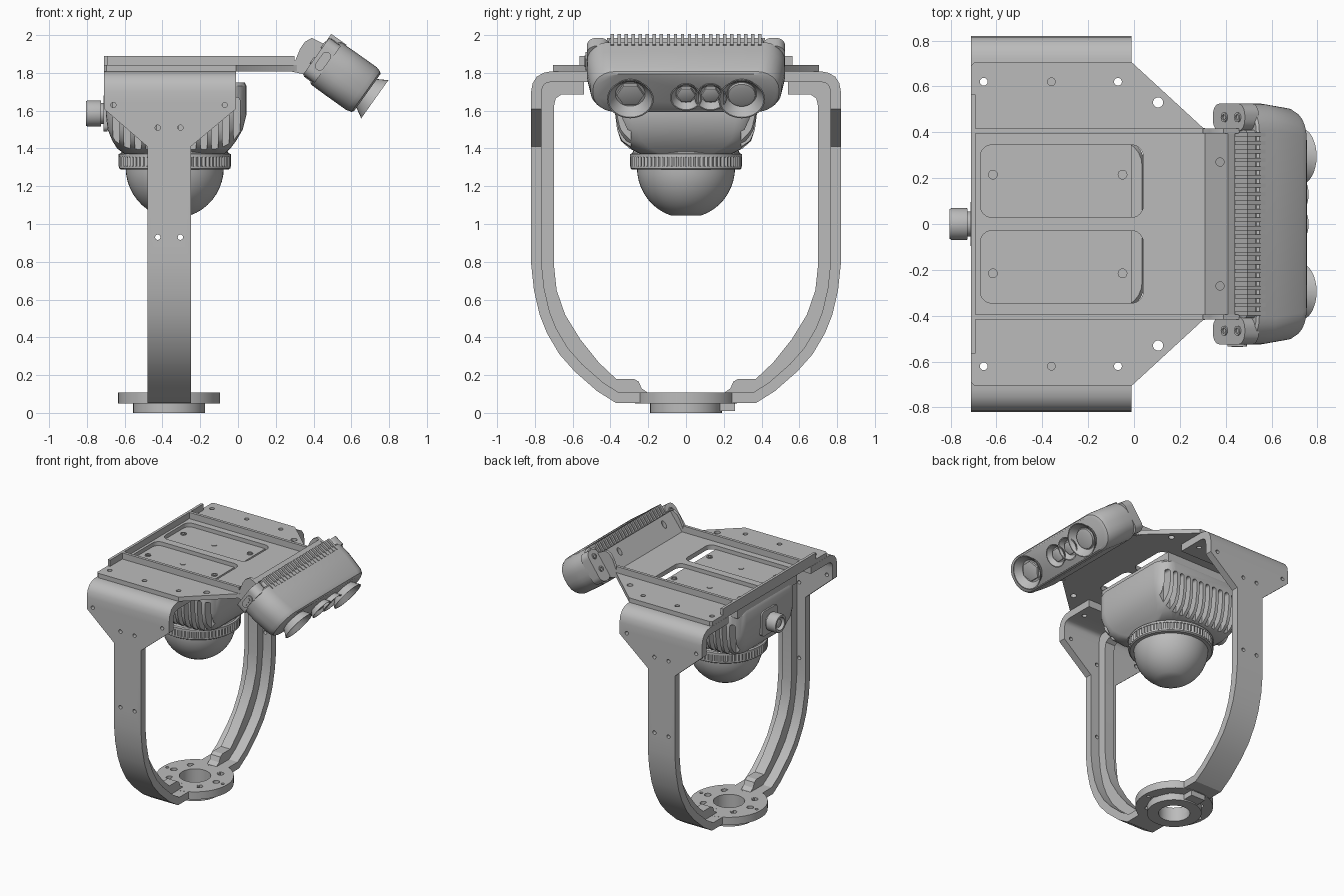
import bpy, bmesh
from math import sin, cos, pi, radians
from mathutils import Matrix

if "Cube" in bpy.data.objects:
    bpy.data.objects.remove(bpy.data.objects["Cube"])

grey = bpy.data.materials.new("satin grey")
grey.use_nodes = True
grey.diffuse_color = (0.5, 0.5, 0.5, 1)
grey.node_tree.nodes["Principled BSDF"].inputs["Base Color"].default_value = (0.5, 0.5, 0.5, 1)
parts = []


def finish(name, bm, keep=True):
    mesh = bpy.data.meshes.new(name)
    bm.to_mesh(mesh)
    bm.free()
    mesh.materials.append(grey)
    ob = bpy.data.objects.new(name, mesh)
    bpy.context.scene.collection.objects.link(ob)
    if keep:
        parts.append(ob)
    return ob


def loft(name, rings, matrix=None, keep=True):
    """Skin a list of equal-length point rings and cap both ends."""
    bm = bmesh.new()
    vs = [[bm.verts.new(p) for p in ring] for ring in rings]
    n = len(vs[0])
    for a, b in zip(vs, vs[1:]):
        for i in range(n):
            bm.faces.new((a[i], a[(i + 1) % n], b[(i + 1) % n], b[i]))
    bm.faces.new(vs[0])
    bm.faces.new(vs[-1])
    bmesh.ops.recalc_face_normals(bm, faces=bm.faces)
    if matrix:
        bm.transform(matrix)
    return finish(name, bm, keep)


def prism(name, outline, lo, hi, axis="z", matrix=None, keep=True):
    place = {"x": lambda a, b, t: (t, a, b), "y": lambda a, b, t: (a, t, b),
             "z": lambda a, b, t: (a, b, t)}[axis]
    return loft(name, [[place(a, b, t) for a, b in outline] for t in (lo, hi)], matrix, keep)


def circle(cx, cy, r, n=32):
    return [(cx + r * cos(2 * pi * i / n), cy + r * sin(2 * pi * i / n)) for i in range(n)]


def rounded(cx, cy, w, h, r, n=6):
    out = []
    for k, (sx, sy) in enumerate(((1, 1), (-1, 1), (-1, -1), (1, -1))):
        for i in range(n + 1):
            t = pi / 2 * (k + i / n)
            out.append((cx + sx * (w / 2 - r) + r * cos(t), cy + sy * (h / 2 - r) + r * sin(t)))
    return out


def rect(x0, x1, y0, y1):
    return [(x0, y0), (x1, y0), (x1, y1), (x0, y1)]


def lathe(name, profile, matrix=None, n=48):
    return loft(name, [[(x, y, z) for x, y in circle(0, 0, r, n)] for r, z in profile], matrix)


def apply(ob, kind, **settings):
    mod = ob.modifiers.new(kind.title(), kind)
    for key, value in settings.items():
        setattr(mod, key, value)
    bpy.context.view_layer.objects.active = ob
    bpy.ops.object.modifier_apply(modifier=mod.name)


def cut(ob, cutters):
    bpy.ops.object.select_all(action="DESELECT")
    for c in cutters:
        c.select_set(True)
    bpy.context.view_layer.objects.active = cutters[0]
    if len(cutters) > 1:
        bpy.ops.object.join()
    apply(ob, "BOOLEAN", operation="DIFFERENCE", solver="EXACT", object=cutters[0])
    bpy.data.objects.remove(cutters[0])


def hole(x, b, r, lo, hi, axis="z"):
    return prism("cutter", circle(x, b, r, 20), lo, hi, axis, keep=False)


CX = -0.365  # yoke centre line

# Yoke: a bent strip that widens below the top bend
path = [(0, .052), (.37, .052), (.47, .115), (.59, .22), (.67, .31), (.735, .42), (.775, .52),
        (.805, .65), (.82, .79), (.82, 1.41), (.82, 1.61), (.82, 1.70), (.812, 1.745),
        (.79, 1.78), (.755, 1.8), (.72, 1.807), (.5, 1.807)]
bm = bmesh.new()
rows = []
for y, z in path:
    t = min(max((z - 1.41) / .2, 0), 1)
    rows.append([bm.verts.new((x, y, z)) for x in (-.48 - .23 * t, -.25 + .24 * t)])
for (a, b), (c, d) in zip(rows, rows[1:]):
    bm.faces.new((a, b, d, c))
yoke = finish("yoke", bm)
apply(yoke, "MIRROR", use_axis=(False, True, False))
apply(yoke, "SOLIDIFY", thickness=.055, offset=1, use_even_offset=True)
spots = [(CX + s * .06, z) for s in (-1, 1) for z in (.93, 1.51)] + [(-.66, 1.63), (-.07, 1.63)]
cut(yoke, [hole(x, z, .014, -1, 1, "y") for x, z in spots]
    + [hole(x, s * .62, .017, 1.7, 1.9) for x in (-.655, -.07) for s in (-1, 1)]
    + [hole(CX, 0, .11, -.1, .3)])

# Stiffening rib along the inside of each arm
rib_line = [(.2, .07), (.2, .105), (.235, .13), (.25, .165), (.275, .18), (.37, .18), (.46, .265),
            (.56, .39), (.64, .52), (.685, .65), (.70, .79), (.70, 1.62), (.69, 1.665),
            (.66, 1.685), (.54, 1.685), (.54, 1.78), (.70, 1.78), (.77, 1.75), (.79, 1.70),
            (.79, .79), (.775, .65), (.745, .52), (.65, .34), (.56, .24), (.45, .13), (.36, .07)]
rib = prism("inner_rib", rib_line, CX - .04, CX + .04, "x")
apply(rib, "MIRROR", use_axis=(False, True, False))

# Base flange and mounting ring
flange = prism("base_flange", circle(CX, 0, .27, 48), .05, .108)
cut(flange, [hole(CX, 0, .11, -.1, .3)]
    + [hole(x, y, .024, -.1, .3) for x, y in circle(CX, 0, .18, 8)]
    + [hole(x, y, .012, -.1, .3) for x, y in circle(CX, 0, .235, 4)])
ring = prism("base_ring", circle(CX, 0, .19, 48), 0, .055)
cut(ring, [hole(CX, 0, .11, -.1, .3)])
prism("base_tab", rect(CX - .06, CX + .06, .17, .26), .01, .055)

# Top plate with two windows
edge = [(-.71, -.69), (-.695, -.705), (-.01, -.705), (.3, -.42), (.34, -.41)]
plate = prism("top_plate", edge + [(x, -y) for x, y in reversed(edge)], 1.808, 1.842)
cut(plate, [prism("cutter", rounded(-.315, s * .187, .71, .315, .05), 1.7, 1.9, keep=False)
            for s in (-1, 1)]
    + [hole(x, s * y, r, 1.7, 1.9) for s in (-1, 1)
       for x, y, r in ((-.655, .62, .017), (-.36, .62, .017), (-.07, .62, .017), (.105, .53, .022))])
prism("rear_lip", rect(-.71, -.69, -.565, .565), 1.84, 1.89)

# Bent bracket that carries the lamp
tilt = prism("bracket_tilt", [(.31, 1.81), (.335, 1.81), (.44, 1.955), (.41, 1.975), (.31, 1.842)],
             -.41, .41, "y")
cut(tilt, [hole(.375, s * .27, .018, 1.7, 2.1) for s in (-1, 1)])
ear = [(.27, 1.81), (.28, 1.85), (.305, 1.87), (.33, 1.93), (.355, 1.965), (.39, 1.985),
       (.46, 1.95), (.36, 1.79)]
for s, side in ((-1, "right"), (1, "left")):
    y0, y1 = sorted((s * .395, s * .417))
    prism(side + "_plate_lip", rect(-.69, .3, y0, y1), 1.84, 1.89)
    prism(side + "_bracket_ear", ear, y0, y1, "y")

# Camera housing with cooling slots in both sides
levels = [(1.37, -.6, -.07, .24), (1.4, -.64, -.04, .30), (1.44, -.665, -.01, .345),
          (1.5, -.69, .025, .365), (1.58, -.7, .045, .375), (1.73, -.7, .045, .375),
          (1.75, -.69, .035, .365)]
housing = loft("camera_housing", [[(x, y, z) for x, y in
               rounded((a + b) / 2, 0, b - a, 2 * h, .11)] for z, a, b, h in levels])
cut(housing, [prism("cutter", rounded(-.645 + .058 * i, 1.53, .034, .28, .016, 4),
              min(s * .29, s * .5), max(s * .29, s * .5), "y", keep=False)
              for i in range(12) for s in (-1, 1)])
prism("mount_slab", rect(-.69, -.01, -.36, .36), 1.73, 1.812)
for s in (-1, 1):
    for x in (-.615, -.05):
        lathe("slab_screw", [(.021, 0), (.021, .01), (.013, .01), (.013, .004)],
              Matrix.Translation((x, s * .215, 1.81)), 20)
    prism("slab_plug", circle(-.335, s * .19, .019, 20), 1.81, 1.816)

# Collar with grip ridges and dome
dome_at = Matrix.Translation((-.335, 0, 0))
lathe("dome_collar", [(.26, 1.42), (.285, 1.375), (.297, 1.37), (.297, 1.355), (.28, 1.35),
                      (.28, 1.31), (.294, 1.305), (.294, 1.295), (.285, 1.288), (.24, 1.288)], dome_at)
grip = [(-.335 + r * cos(t), r * sin(t)) for i in range(72)
        for r, t in ((.29, 2 * pi * i / 72), (.297, 2 * pi * (i + .5) / 72))]
prism("grip_ring", grip, 1.305, 1.357)
arc = [radians(a) for a in range(0, 73, 8)]
lathe("dome", [(.26, 1.33)] + [(.26 * cos(a), 1.3 - .268 * sin(a)) for a in arc], dome_at)

# Rear cable connector
rear = Matrix.Translation((-.69, 0, 1.585)) @ Matrix.Rotation(-pi / 2, 4, "Y")
prism("connector_plate", rounded(0, 1.585, .19, .19, .03), -.712, -.69, "x")
lathe("connector", [(.055, 0), (.055, .035), (.068, .035), (.07, .045), (.07, .105), (.064, .115),
                    (.048, .115), (.048, .07)], rear, 32)
lathe("connector_core", [(.03, .03), (.03, .1), (.02, .105)], rear, 24)

# Lamp frame: local x runs across, local y up the face, local z out of the front
lamp = Matrix(((0, .58, .815, .4175), (1, 0, 0, 0), (0, .815, -.58, 1.885), (0, 0, 0, 1)))
steps = [(.05, 1.03, .26), (.06, 1.05, .275), (.15, 1.05, .278), (.29, 1.01, .278),
         (.318, .985, .262), (.327, .95, .24)]
loft("lamp_body", [[(x, y, d) for x, y in rounded(0, 0, w, h, .118)] for d, w, h in steps], lamp)
prism("lamp_back", rounded(0, 0, .82, .25, .02), .005, .06, matrix=lamp)
for i in range(22):
    y = -.39 + .78 * i / 21
    prism("cooling_fin", rect(y - .009, y + .009, .02, .143), -.008, .09, matrix=lamp)
for s, side in ((-1, "right"), (1, "left")):
    prism(side + "_lamp_lug", rounded(s * .465, 0, .12, .24, .05), -.005, .07, matrix=lamp)
    for u in (-.03, .07):
        lathe("lug_screw", [(.021, 0), (.021, -.012), (.012, -.012), (.012, -.004)],
              lamp @ Matrix.Translation((s * .465, u, 0)), 20)
prism("side_port", rounded(0, .04, .11, .05, .024), .515, .533, "x",
      lamp @ Matrix.Scale(-1, 4, (1, 0, 0)))
prism("side_port_slot", rounded(0, .04, .07, .022, .01), .53, .537, "x",
      lamp @ Matrix.Scale(-1, 4, (1, 0, 0)))

# Flared lens cups, each with an inner lens
for x, r, h, sides in ((-.295, .124, .06, 6), (0, .085, .045, 6), (.13, .085, .045, 6),
                       (.295, .124, .06, 32)):
    at = lamp @ Matrix.Translation((x, -.005, .32))
    lathe("lens_cup", [(r * .72, 0), (r, h), (r - .007, h), (r * .64, .012)], at, 32)
    lathe("lens", [(r * .62, 0), (r * .58, .025), (r * .4, .03)], at, sides)

bpy.ops.object.select_all(action="DESELECT")
for ob in parts:
    ob.select_set(True)
bpy.context.view_layer.objects.active = parts[0]
bpy.ops.object.shade_smooth_by_angle(angle=radians(30))
